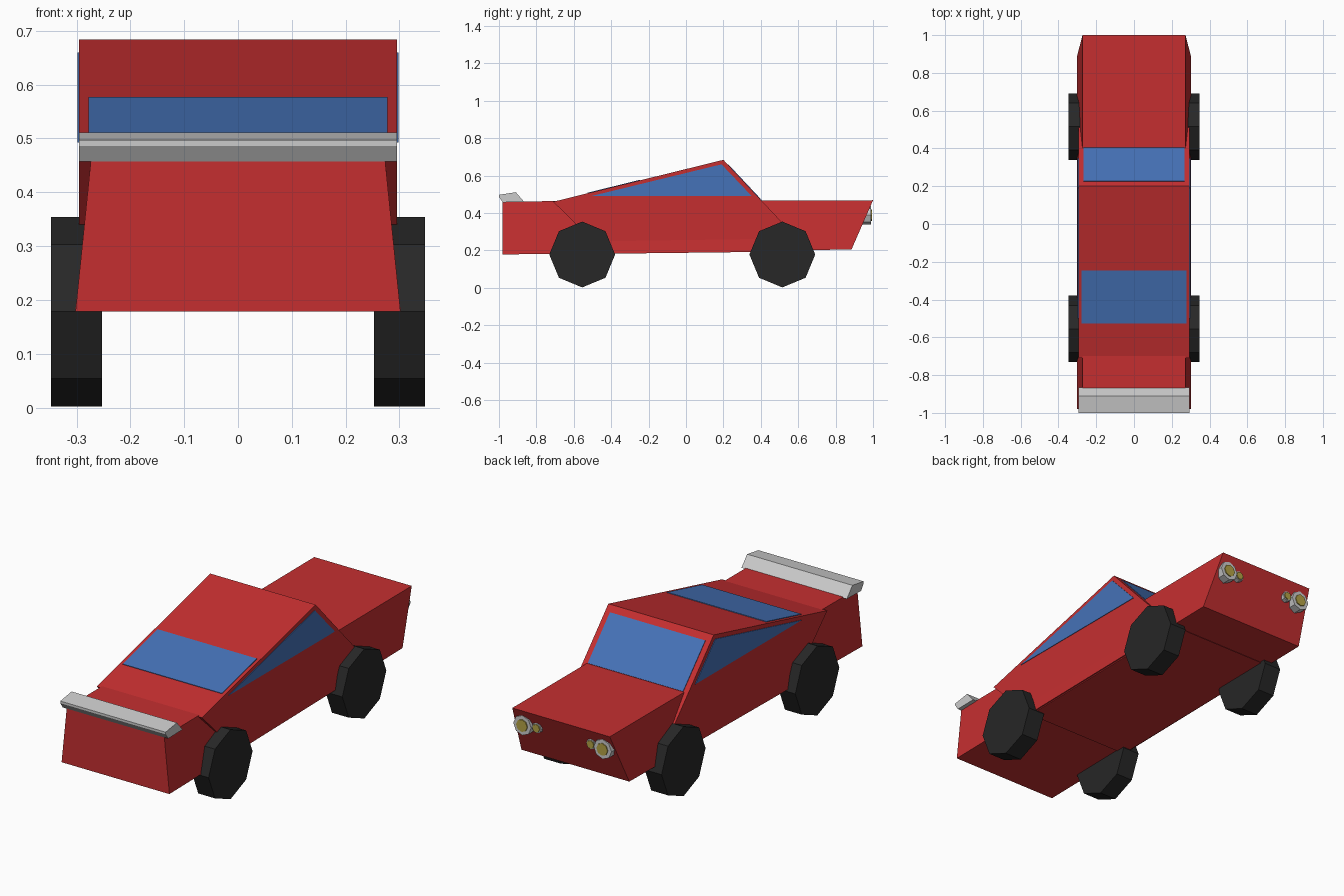
import bpy, bmesh, math
from mathutils import Vector

if "Cube" in bpy.data.objects:
    bpy.data.objects.remove(bpy.data.objects["Cube"])


def material(name, rgb):
    m = bpy.data.materials.new(name)
    m.diffuse_color = (*rgb, 1)
    m.use_nodes = True
    m.node_tree.nodes["Principled BSDF"].inputs["Base Color"].default_value = m.diffuse_color
    return m


RED = material("red_paint", (0.56, 0.028, 0.03))
BLUE = material("blue_glass", (0.06, 0.17, 0.48))
BLACK = material("black_rubber", (0.02, 0.02, 0.02))
YELLOW = material("yellow_lens", (0.45, 0.36, 0.06))


def prism(name, profile, x0, x1, mat=None):
    """Extrude a (y, z) profile from x0 to x1."""
    bm = bmesh.new()
    face = bm.faces.new([bm.verts.new((x0, y, z)) for y, z in profile])
    ext = bmesh.ops.extrude_face_region(bm, geom=[face])
    moved = [v for v in ext["geom"] if isinstance(v, bmesh.types.BMVert)]
    bmesh.ops.translate(bm, verts=moved, vec=(x1 - x0, 0, 0))
    bmesh.ops.recalc_face_normals(bm, faces=bm.faces)
    mesh = bpy.data.meshes.new(name)
    bm.to_mesh(mesh)
    bm.free()
    obj = bpy.data.objects.new(name, mesh)
    bpy.context.collection.objects.link(obj)
    if mat:
        mesh.materials.append(mat)
    return obj


def panel(name, a, b, half_width, mat, t=0.003):
    """Thin pane lying on the slope from a to b."""
    d = Vector((b[0] - a[0], b[1] - a[1])).normalized()
    n = Vector((-d.y, d.x)) * t
    pts = [a, b, (b[0] + n.x, b[1] + n.y), (a[0] + n.x, a[1] + n.y)]
    return prism(name, pts, -half_width, half_width, mat)


def cylinder(name, sides, radius, depth, loc, axis, mat=None):
    rot = (math.pi / 2, 0, 0) if axis == "Y" else (0, math.pi / 2, 0)
    bpy.ops.mesh.primitive_cylinder_add(vertices=sides, radius=radius, depth=depth,
                                        location=loc, rotation=rot)
    obj = bpy.context.object
    obj.name = name
    if mat:
        obj.data.materials.append(mat)
    return obj


# Lower body, narrower at the top
body = prism("body", [(-0.98, 0.178), (0.885, 0.205), (1.0, 0.468), (-0.98, 0.462)],
             -0.302, 0.302, RED)
for v in body.data.vertices:
    if v.co.z > 0.4:
        v.co.x = math.copysign(0.273, v.co.x)

# Cabin wedge, running down between the wheels
prism("cabin", [(-0.71, 0.46), (0.2, 0.684), (0.4, 0.47), (0.66, 0.195), (-0.43, 0.182)],
      -0.295, 0.295, RED)

# Windows
panel("rear_window", (-0.525, 0.5055), (-0.245, 0.5745), 0.278, BLUE)
panel("windshield", (0.225, 0.657), (0.403, 0.467), 0.267, BLUE)
for side, s in (("left", -1), ("right", 1)):
    prism(side + "_side_window", [(-0.5, 0.492), (0.19, 0.66), (0.35, 0.492)],
          s * 0.29, s * 0.298, BLUE)

# Spoiler
prism("spoiler", [(-0.98, 0.457), (-0.865, 0.459), (-0.91, 0.511), (-1.0, 0.497), (-1.0, 0.486)],
      -0.295, 0.295)

for side, s in (("left", -1), ("right", 1)):
    # Octagonal wheels
    for end, y in (("front", -0.555), ("back", 0.515)):
        cylinder(f"{end}_{side}_wheel", 8, 0.176, 0.094, (s * 0.3, y, 0.178), "X", BLACK)
    # Large and small lamps
    cylinder(side + "_lamp_rim", 8, 0.05, 0.07, (s * 0.225, 0.954, 0.388), "Y")
    cylinder(side + "_lamp_lens", 8, 0.031, 0.02, (s * 0.225, 0.984, 0.388), "Y", YELLOW)
    cylinder(side + "_small_lamp_rim", 8, 0.026, 0.05, (s * 0.152, 0.954, 0.39), "Y")
    cylinder(side + "_small_lamp_lens", 8, 0.02, 0.02, (s * 0.152, 0.974, 0.39), "Y", YELLOW)
